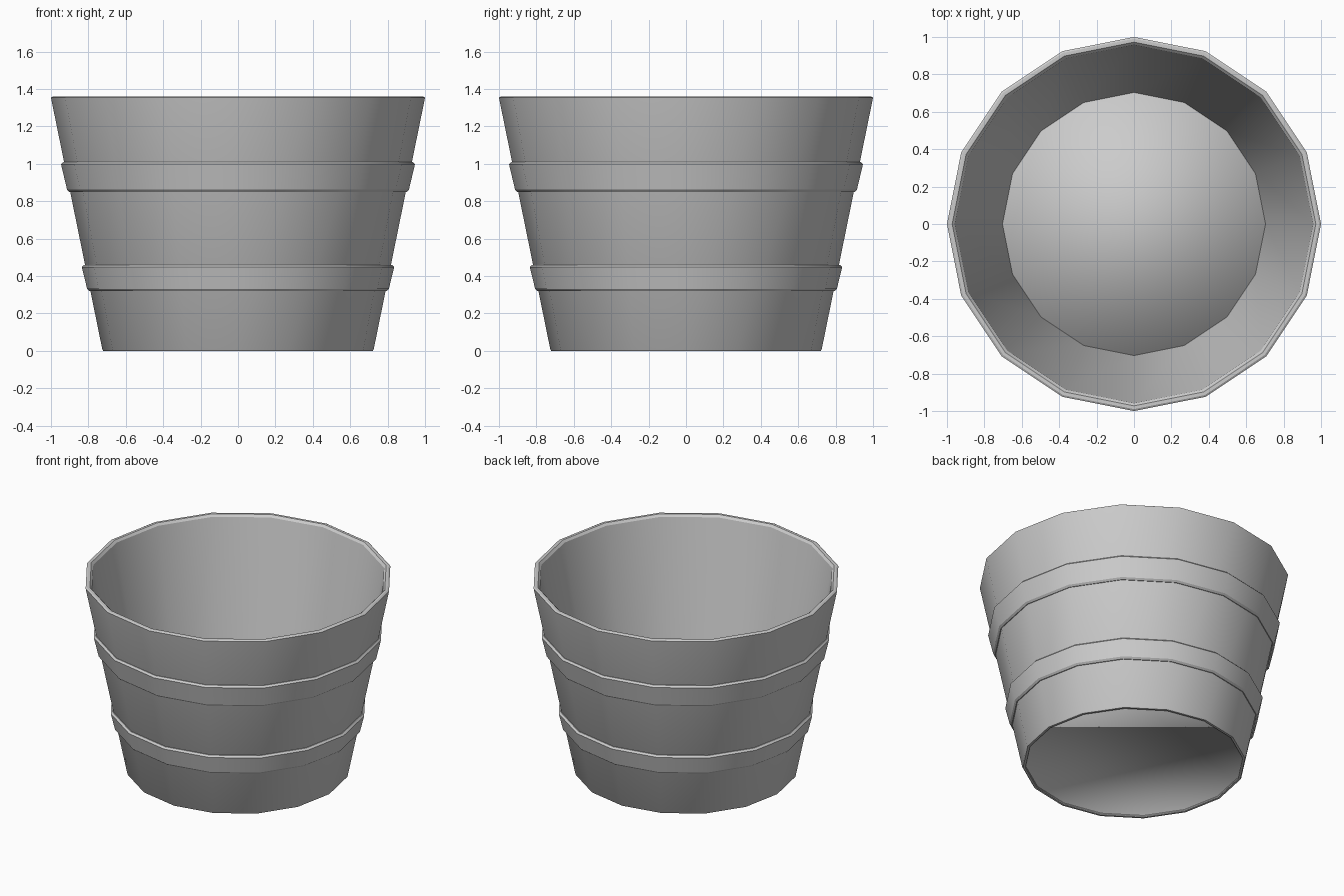
import bpy, bmesh, math

SIDES = 16

if "Cube" in bpy.data.objects:
    bpy.data.objects.remove(bpy.data.objects["Cube"], do_unlink=True)

grey = bpy.data.materials.new("plain_grey")
grey.use_nodes = True
colour = (0.6, 0.6, 0.6, 1)
grey.diffuse_color = colour
grey.node_tree.nodes["Principled BSDF"].inputs["Base Color"].default_value = colour


def lathe(name, profile, closed=True, cap=False, angle=30):
    """Spin a (radius, height) profile, listed outside going up, around z."""
    bm = bmesh.new()
    rings = []
    for r, z in profile:
        turn = [2 * math.pi * i / SIDES for i in range(SIDES)]
        rings.append([bm.verts.new((r * math.cos(a), r * math.sin(a), z)) for a in turn])
    pairs = list(zip(rings, rings[1:]))
    if closed:
        pairs.append((rings[-1], rings[0]))
    for low, high in pairs:
        for i in range(SIDES):
            j = (i + 1) % SIDES
            bm.faces.new((low[i], low[j], high[j], high[i]))
    if cap:
        bm.faces.new(rings[-1])
    mesh = bpy.data.meshes.new(name)
    bm.to_mesh(mesh)
    bm.free()
    mesh.materials.append(grey)
    obj = bpy.data.objects.new(name, mesh)
    bpy.context.collection.objects.link(obj)
    bpy.ops.object.select_all(action='DESELECT')
    obj.select_set(True)
    bpy.context.view_layer.objects.active = obj
    bpy.ops.object.shade_smooth_by_angle(angle=math.radians(angle))
    return obj


def wall_radius(z):
    return 0.725 + 0.2022 * z


def hoop(name, bottom, top, bulge=0.017, edge=0.012):
    """Raised band with softened edges, sunk a little into the wall."""
    sunk = -0.01
    lathe(name, [
        (wall_radius(bottom) + sunk, bottom),
        (wall_radius(bottom) + bulge - edge, bottom),
        (wall_radius(bottom) + bulge, bottom + edge),
        (wall_radius(top) + bulge, top - edge),
        (wall_radius(top) + bulge - edge, top),
        (wall_radius(top) + sunk, top),
    ])


# Tapered wall with a softened rim and foot
lathe("bucket_wall", [
    (0.72, 0), (0.725, 0.006),
    (1.0, 1.354), (0.99, 1.36), (0.972, 1.36), (0.958, 1.345),
    (0.702, 0.006), (0.705, 0),
])

# Hoops around the wall
hoop("lower_hoop", 0.32, 0.46)
hoop("upper_hoop", 0.85, 1.01)

# Thin floor with a soft turned-down edge
lathe("bucket_floor", [(0.706, 0.002), (0.704, 0.012)], closed=False, cap=True, angle=180)
